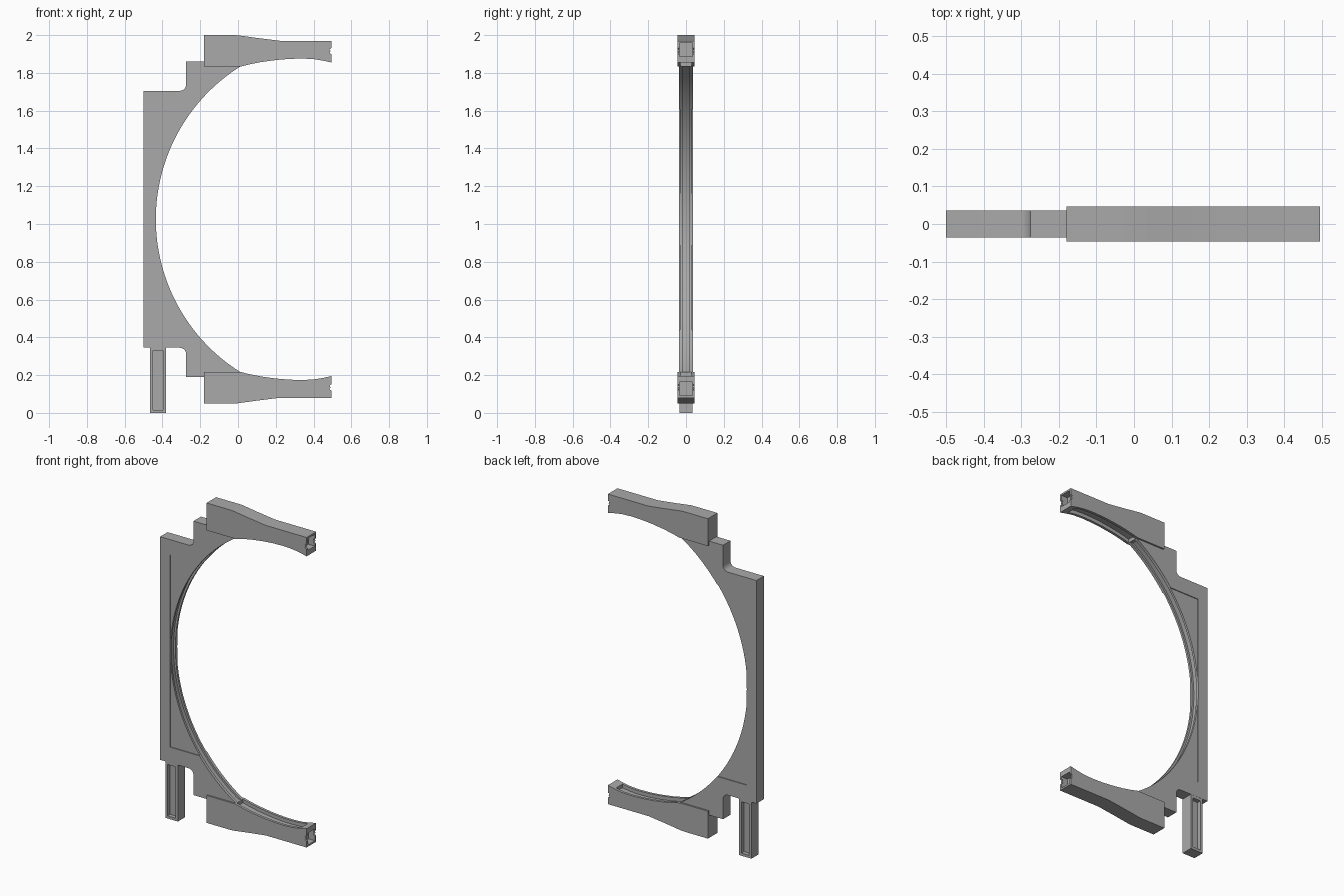
import bpy, bmesh, math

if "Cube" in bpy.data.objects:
    bpy.data.objects.remove(bpy.data.objects["Cube"])

MID = 1.025                 # height of the mirror line
CX, R = 0.52, 0.955         # centre and radius of the big inner arc

grey = bpy.data.materials.new("plain_grey")
grey.diffuse_color = (0.4, 0.4, 0.4, 1)
grey.use_nodes = True
grey.node_tree.nodes["Principled BSDF"].inputs["Base Color"].default_value = grey.diffuse_color


def prism(name, pts, y0, y1):
    """Extrude an (x, z) outline from y0 to y1."""
    bm = bmesh.new()
    face = bm.faces.new([bm.verts.new((x, y0, z)) for x, z in pts])
    ext = bmesh.ops.extrude_face_region(bm, geom=[face])
    for v in ext["geom"]:
        if isinstance(v, bmesh.types.BMVert):
            v.co.y = y1
    bmesh.ops.recalc_face_normals(bm, faces=bm.faces)
    me = bpy.data.meshes.new(name)
    bm.to_mesh(me)
    bm.free()
    me.materials.append(grey)
    ob = bpy.data.objects.new(name, me)
    bpy.context.collection.objects.link(ob)
    return ob


def cut(ob, pts, y0, y1):
    """Subtract an extruded outline."""
    c = prism("cutter", pts, y0, y1)
    c.hide_render = True
    m = ob.modifiers.new("cut", "BOOLEAN")
    m.operation, m.solver, m.object = "DIFFERENCE", "EXACT", c
    bpy.context.view_layer.objects.active = ob
    bpy.ops.object.modifier_apply(modifier=m.name)
    bpy.data.objects.remove(c)


def rect(x0, x1, z0, z1):
    return [(x0, z0), (x1, z0), (x1, z1), (x0, z1)]


def half(pts, s):
    """Offsets from the mirror line become heights."""
    return [(x, MID + s * h) for x, h in pts]


def smooth(ob):
    bpy.ops.object.select_all(action="DESELECT")
    ob.select_set(True)
    bpy.context.view_layer.objects.active = ob
    bpy.ops.object.shade_smooth_by_angle(angle=math.radians(25))


def arc(r, a, n=64):
    """Left side arc from top to bottom, spanning +-a."""
    return [(CX - r * math.cos(a * (1 - 2 * i / n)),
             MID + r * math.sin(a * (1 - 2 * i / n))) for i in range(n + 1)]


# Main plate: stepped corners outside, arc inside
fillet = [(-0.308 + 0.033 * math.sin(t), 0.713 - 0.033 * math.cos(t))
          for t in [i * math.pi / 12 for i in range(7)]]
edge = [(-0.5, 0.68)] + fillet + [(-0.275, 0.835), (-0.17, 0.835),
                                  (-0.17, 0.815), (0.0, 0.815)]
span = math.asin(0.808 / R)
outline = half(edge, 1) + arc(R, span) + half(edge[::-1], -1)
plate = prism("main_plate", outline, -0.036, 0.036)

# Groove along the inner rim, and shallow recesses on both faces
cut(plate, arc(R + 0.012, 1.05) + [(0.3, MID - 0.8), (0.3, MID + 0.8)], -0.018, 0.018)
for s in (-1, 1):
    y = sorted((s * 0.031, s * 0.06))
    cut(plate, rect(-0.433, 0.0, 0.44, 1.61), *y)
smooth(plate)

# Upper and lower arms
inner = [(0.013, 0.808), (0.06, 0.82), (0.12, 0.832), (0.2, 0.843), (0.27, 0.849),
         (0.34, 0.851), (0.4, 0.848), (0.45, 0.84), (0.495, 0.83)]
outer = [(0.495, 0.945), (0.22, 0.945), (0.1, 0.96), (0.0, 0.974),
         (-0.03, 0.975), (-0.18, 0.975), (-0.18, 0.808)]
for s, name in ((1, "upper_arm"), (-1, "lower_arm")):
    arm = prism(name, half(inner + outer, s), -0.046, 0.046)
    # slot continuing the rim groove
    low = [(x, h - 0.03) for x, h in inner[:-1]]
    top = [(x, h + 0.022) for x, h in inner[:-1]]
    cut(arm, half(low + top[::-1], s), -0.03, 0.03)
    # open socket and notch at the tip
    cut(arm, half(rect(0.452, 0.52, 0.862, 0.934), s), -0.034, 0.034)
    cut(arm, half([(0.51, 0.915), (0.484, 0.9), (0.49, 0.89), (0.484, 0.88),
                   (0.51, 0.865)], s), -0.06, 0.06)
    smooth(arm)

# Foot post with a pocket on each face
post = prism("foot_post", rect(-0.466, -0.381, 0, 0.346), -0.035, 0.035)
for s in (-1, 1):
    cut(post, rect(-0.451, -0.398, 0.016, 0.329), *sorted((s * 0.01, s * 0.06)))
